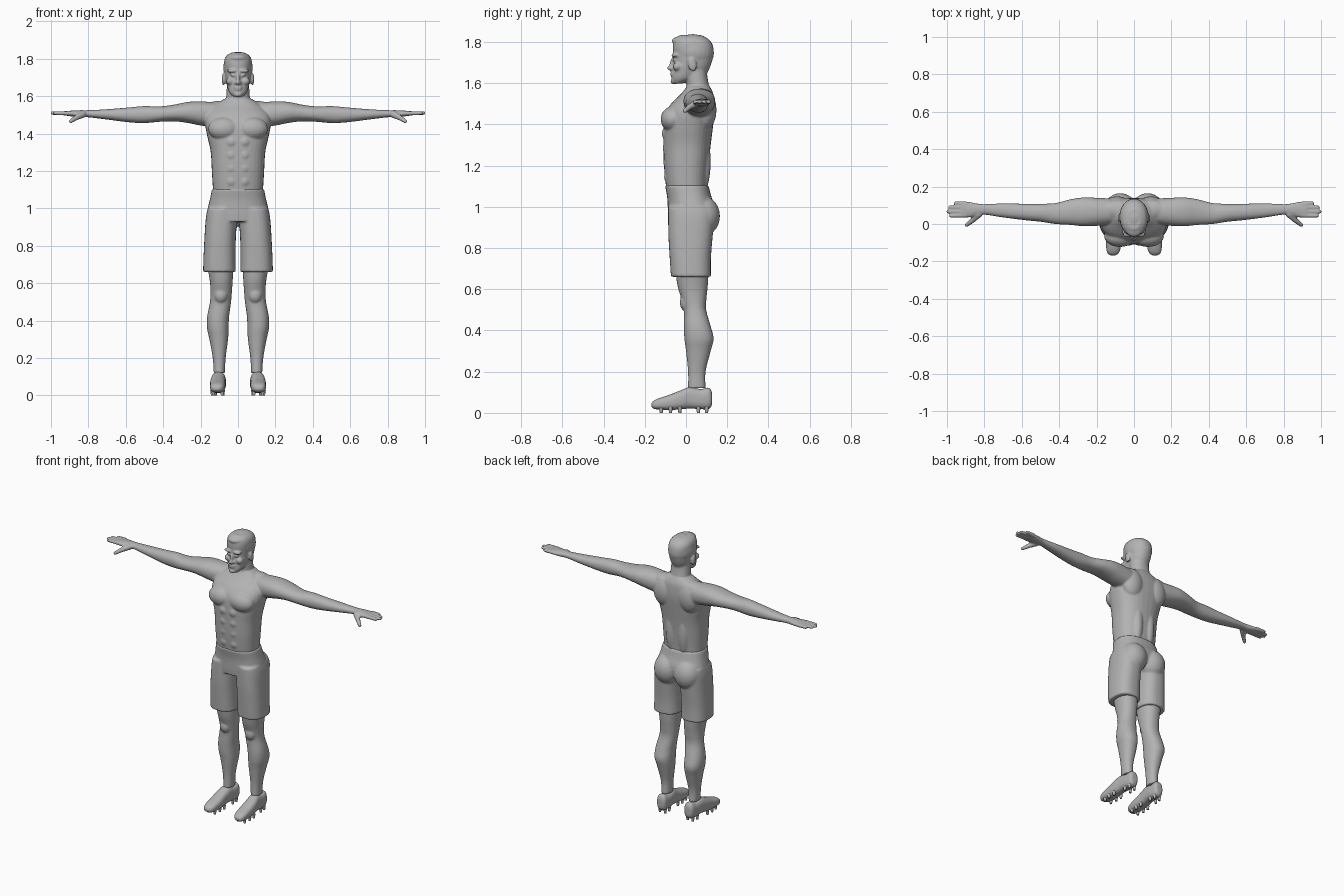
import bpy, bmesh, math
from mathutils import Vector, Matrix

grey = bpy.data.materials.new("plain grey")
grey.diffuse_color = (0.45, 0.45, 0.45, 1)
N = 32


def spline(stations, steps=4):
    """Smoothly interpolate the cross-section stations."""
    out, last = [], len(stations) - 1
    for i in range(last):
        a, b, c, d = (stations[max(0, min(last, j))] for j in (i - 1, i, i + 1, i + 2))
        for k in range(steps):
            t = k / steps
            out.append([q + 0.5 * t * (r - p + t * (2 * p - 5 * q + 4 * r - s + t * (3 * (q - r) + s - p)))
                        for p, q, r, s in zip(a, b, c, d)])
    return out + [list(stations[-1])]


def add(bm, verts, faces, mirror):
    for s in ((1, -1) if mirror else (1,)):
        vs = [bm.verts.new((v[0] * s, v[1], v[2])) for v in verts]
        for f in faces:
            bm.faces.new([vs[i] for i in f])


def loft(bm, axis, stations, mirror=False, p=2.2):
    """Closed loft; each station is (along, u0, u1, v0, v1)."""
    verts, faces = [], []
    rings = spline(stations)
    for t, u0, u1, v0, v1 in rings:
        for k in range(N):
            a = 2 * math.pi * k / N
            c, s = math.cos(a), math.sin(a)
            u = (u0 + u1) / 2 + (u1 - u0) / 2 * math.copysign(abs(c) ** (2 / p), c)
            v = (v0 + v1) / 2 + (v1 - v0) / 2 * math.copysign(abs(s) ** (2 / p), s)
            verts.append({"x": (t, u, v), "y": (u, t, v), "z": (u, v, t)}[axis])
    for r in range(len(rings) - 1):
        for k in range(N):
            j = (k + 1) % N
            faces.append((r * N + k, r * N + j, r * N + N + j, r * N + N + k))
    faces += [tuple(range(N))[::-1], tuple(range(len(verts) - N, len(verts)))]
    add(bm, verts, faces, mirror)


def blob(bm, centre, radii, mirror=True, tilt=0):
    """Ellipsoid, optionally tilted about x."""
    for s in ((1, -1) if mirror else (1,)):
        m = Matrix.Translation((centre[0] * s, centre[1], centre[2])) @ Matrix.Rotation(tilt, 4, 'X')
        bmesh.ops.create_uvsphere(bm, u_segments=24, v_segments=14, radius=1,
                                  matrix=m @ Matrix.Diagonal((*radii, 1)))


def capsule(bm, a, b, ra, rb):
    """Tapered rounded finger between two points, on both sides."""
    for s in (1, -1):
        tmp = bmesh.new()
        for q, r in ((a, ra), (b, rb)):
            bmesh.ops.create_uvsphere(tmp, u_segments=14, v_segments=10, radius=r,
                                      matrix=Matrix.Translation((q[0] * s, q[1], q[2])))
        res = bmesh.ops.convex_hull(tmp, input=tmp.verts[:])
        inner = {g for g in res["geom_interior"] if isinstance(g, bmesh.types.BMVert)}
        bmesh.ops.delete(tmp, geom=list(inner), context='VERTS')
        tmp.verts.index_update()
        add(bm, [v.co.copy() for v in tmp.verts], [[v.index for v in f.verts] for f in tmp.faces], False)
        tmp.free()


def finish(bm, name, voxel=0, smooth=4):
    bmesh.ops.recalc_face_normals(bm, faces=bm.faces[:])
    for f in bm.faces:
        f.smooth = True
    me = bpy.data.meshes.new(name)
    bm.to_mesh(me)
    bm.free()
    me.materials.append(grey)
    ob = bpy.data.objects.new(name, me)
    bpy.context.collection.objects.link(ob)
    if voxel:
        rm = ob.modifiers.new("fuse", 'REMESH')
        rm.mode, rm.voxel_size, rm.use_smooth_shade = 'VOXEL', voxel, True
        sm = ob.modifiers.new("soften", 'SMOOTH')
        sm.factor, sm.iterations = 0.5, smooth
    return ob


def sym(rows):
    return [(z, -w, w, y0, y1) for z, w, y0, y1 in rows]


# --- body: torso with chest, stomach and back muscles
body = bmesh.new()
loft(body, "z", sym([(1.03, .130, -.082, .105), (1.10, .134, -.097, .103), (1.20, .140, -.107, .110),
                     (1.30, .146, -.110, .120), (1.38, .163, -.110, .130), (1.45, .176, -.102, .138),
                     (1.50, .170, -.072, .138), (1.55, .125, -.022, .132), (1.585, .075, .005, .115)]), p=2.4)
blob(body, (.075, -.065, 1.425), (.085, .058, .062))
for z in (1.355, 1.285, 1.215, 1.145):
    blob(body, (.034, -.088 + (1.355 - z) * .05, z), (.034, .029, .036))
blob(body, (.09, .09, 1.47), (.075, .058, .10))
blob(body, (.045, .075, 1.22), (.04, .045, .16))
# neck and shoulder slope
loft(body, "z", sym([(1.50, .078, -.01, .125), (1.56, .066, .003, .117), (1.63, .061, 0, .104), (1.69, .058, 0, .10)]))
blob(body, (.09, .075, 1.535), (.10, .055, .04))

# --- arms with hands
loft(body, "x", [(.10, .0, .135, 1.43, 1.565), (.20, -.010, .140, 1.443, 1.572), (.27, -.012, .142, 1.457, 1.569),
                 (.34, -.005, .132, 1.465, 1.555), (.42, .0, .112, 1.463, 1.545), (.50, .012, .108, 1.456, 1.547),
                 (.58, .020, .108, 1.460, 1.540), (.70, .035, .110, 1.475, 1.530), (.80, .050, .106, 1.487, 1.525),
                 (.84, .045, .110, 1.487, 1.525), (.88, .035, .118, 1.490, 1.523), (.925, .033, .122, 1.497, 1.521)],
     mirror=True)
for y, tip in ((.043, .980), (.066, .994), (.090, .985), (.112, .955)):
    capsule(body, (.90, y * .9 + .008, 1.508), (tip, y, 1.509), .0125, .0095)
capsule(body, (.83, .052, 1.503), (.865, .018, 1.485), .019, .014)
capsule(body, (.865, .018, 1.485), (.895, -.006, 1.465), .014, .0105)

# --- legs with knees and calves
loft(body, "z", [(.12, .070, .130, .010, .095), (.20, .066, .135, .010, .095), (.30, .053, .153, .0, .120),
                 (.36, .050, .166, -.008, .134), (.42, .048, .165, -.010, .120), (.50, .037, .150, -.010, .098),
                 (.56, .032, .147, -.025, .100), (.62, .028, .152, -.042, .106), (.72, .022, .170, -.055, .112)],
     mirror=True)
blob(body, (.092, .0, .535), (.036, .03, .042))

# --- head: skull, jaw, hair, ears and face
loft(body, "z", sym([(1.64, .052, -.045, .098), (1.68, .066, -.058, .118), (1.73, .072, -.061, .132),
                     (1.77, .075, -.064, .133), (1.80, .071, -.060, .122), (1.82, .058, -.048, .100),
                     (1.833, .034, -.028, .075)]))
loft(body, "z", sym([(1.597, .026, -.062, -.02), (1.62, .047, -.068, .03), (1.65, .057, -.064, .055),
                     (1.69, .065, -.060, .08)]))
blob(body, (0, .038, 1.752), (.079, .099, .085), mirror=False, tilt=-.25)
blob(body, (0, -.005, 1.805), (.055, .064, .026), mirror=False)
blob(body, (.077, .03, 1.69), (.010, .021, .034), tilt=.2)
blob(body, (.03, -.055, 1.735), (.030, .017, .010))
blob(body, (.028, -.057, 1.712), (.013, .009, .007))
blob(body, (.042, -.042, 1.68), (.022, .022, .020))
blob(body, (0, -.064, 1.695), (.010, .016, .040), mirror=False, tilt=-.25)
blob(body, (0, -.074, 1.673), (.013, .019, .012), mirror=False)
blob(body, (.011, -.066, 1.670), (.010, .012, .009))
blob(body, (0, -.064, 1.648), (.024, .013, .006), mirror=False)
blob(body, (0, -.063, 1.636), (.021, .013, .007), mirror=False)
blob(body, (0, -.060, 1.609), (.022, .016, .014), mirror=False)
finish(body, "body", .0055, 4)

# --- shorts
shorts = bmesh.new()
loft(shorts, "z", sym([(.93, .170, -.085, .130), (.97, .168, -.088, .140), (1.01, .160, -.089, .137),
                       (1.05, .150, -.092, .123), (1.105, .139, -.102, .109)]), p=2.4)
loft(shorts, "z", [(.66, .012, .187, -.073, .121), (.75, .013, .184, -.079, .121), (.85, .011, .179, -.085, .129),
                   (.95, .004, .172, -.087, .138), (1.0, .004, .162, -.087, .135)], mirror=True, p=2.5)
blob(shorts, (.073, .085, .955), (.085, .080, .095))
finish(shorts, "shorts", .007, 3)

# --- shoes
shoes = bmesh.new()
loft(shoes, "y", [(-.168, .098, .126, .030, .045), (-.158, .084, .140, .021, .058), (-.135, .073, .148, .016, .070),
                  (-.08, .067, .150, .013, .088), (-.02, .068, .148, .018, .112), (.02, .066, .142, .021, .126),
                  (.07, .064, .138, .018, .116), (.108, .067, .133, .018, .123), (.122, .074, .126, .030, .110),
                  (.127, .084, .116, .045, .09)], mirror=True, p=2.6)
finish(shoes, "shoes", .005, 3)

# --- studs under the shoes
studs = bmesh.new()
for s in (1, -1):
    for x, y in ((.085, -.12), (.132, -.12), (.08, -.075), (.138, -.075), (.08, -.03), (.136, -.03),
                 (.08, .06), (.124, .06), (.082, .1), (.12, .1)):
        bmesh.ops.create_cone(studs, cap_ends=True, segments=10, radius1=.007, radius2=.011, depth=.028,
                              matrix=Matrix.Translation((x * s, y, .014)))
st = finish(studs, "studs")
for poly in st.data.polygons:
    poly.use_smooth = len(poly.vertices) == 4
